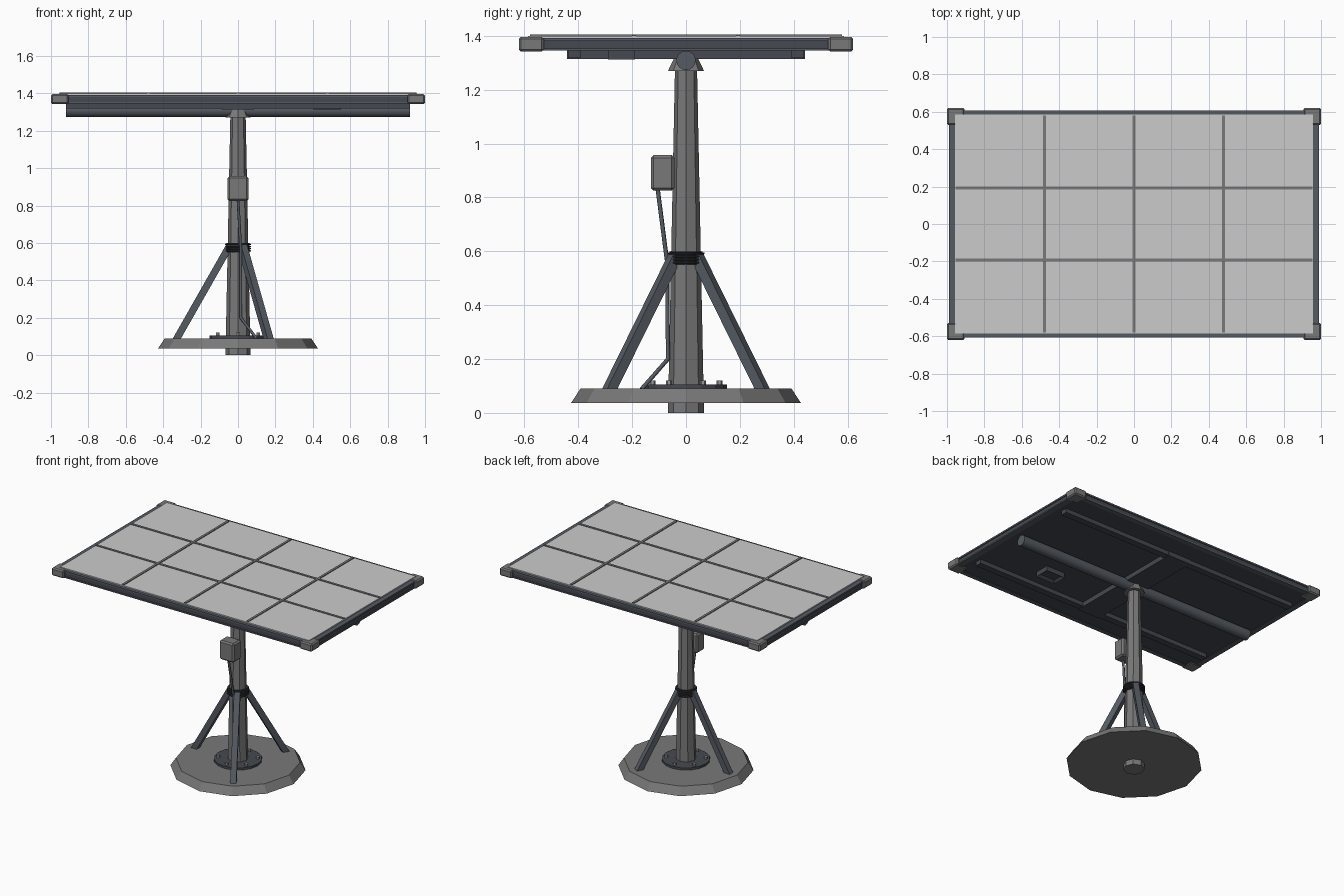
import bpy, bmesh, math
from mathutils import Vector

cube = bpy.data.objects.get("Cube")
if cube:
    bpy.data.objects.remove(cube, do_unlink=True)


def material(name, rgb):
    m = bpy.data.materials.new(name)
    m.use_nodes = True
    col = (*rgb, 1)
    m.diffuse_color = col
    m.node_tree.nodes["Principled BSDF"].inputs["Base Color"].default_value = col
    return m


GLASS = material("pale_glass", (0.6, 0.6, 0.6))
STEEL = material("grey_steel", (0.19, 0.19, 0.19))
FRAME = material("dark_slate", (0.06, 0.066, 0.08))
SLATE = material("slate", (0.09, 0.105, 0.125))
BLACK = material("black_rubber", (0.03, 0.032, 0.037))
BOLT = material("bright_bolt", (0.32, 0.32, 0.32))


def finish(name, bm, mat, bevel=0):
    me = bpy.data.meshes.new(name)
    bmesh.ops.recalc_face_normals(bm, faces=bm.faces)
    bm.to_mesh(me)
    bm.free()
    me.materials.append(mat)
    ob = bpy.data.objects.new(name, me)
    bpy.context.collection.objects.link(ob)
    if bevel:
        mod = ob.modifiers.new("Bevel", "BEVEL")
        mod.width = bevel
        mod.segments = 1
    return ob


def box(name, x, y, z, mat, bevel=0):
    """Box from (low, high) pairs on each axis."""
    bm = bmesh.new()
    bmesh.ops.create_cube(bm, size=1)
    for v in bm.verts:
        v.co = [(lo + hi) / 2 + c * (hi - lo) for c, (lo, hi) in zip(v.co, (x, y, z))]
    return finish(name, bm, mat, bevel)


def frustum(name, r1, r2, z1, z2, sides, mat, at=(0, 0), bevel=0):
    bm = bmesh.new()
    bmesh.ops.create_cone(bm, cap_ends=True, segments=sides,
                          radius1=r1, radius2=r2, depth=z2 - z1)
    ob = finish(name, bm, mat, bevel)
    ob.location = (*at, (z1 + z2) / 2)
    return ob


def beam(name, a, b, radius, sides, mat, twist=0):
    """Prism running from a to b."""
    a, b = Vector(a), Vector(b)
    ob = frustum(name, radius, radius, 0, (b - a).length, sides, mat)
    for v in ob.data.vertices:
        c, s = math.cos(twist), math.sin(twist)
        v.co = (v.co.x * c - v.co.y * s, v.co.x * s + v.co.y * c, v.co.z)
    ob.rotation_mode = "QUATERNION"
    ob.rotation_quaternion = (b - a).to_track_quat("Z", "Y")
    ob.location = (a + b) / 2
    return ob


# Base, bolted flange and tapered pole
frustum("base_disc", 0.427, 0.392, 0.037, 0.09, 12, STEEL)
frustum("pole", 0.067, 0.041, 0, 1.28, 8, STEEL)
frustum("base_flange", 0.152, 0.152, 0.088, 0.105, 16, FRAME)
for i in range(6):
    a = math.pi / 2 + i * math.pi / 3
    frustum(f"flange_bolt_{i}", 0.011, 0.011, 0.1, 0.121, 6, BOLT,
            at=(0.125 * math.cos(a), 0.125 * math.sin(a)))

# Three struts leaning on the pole, held by a ribbed clamp
for i in range(3):
    a = math.pi + i * math.tau / 3
    c, s = math.cos(a), math.sin(a)
    beam(f"strut_{i}", (0.335 * c, 0.335 * s, 0.075), (0.045 * c, 0.045 * s, 0.585),
         0.027, 4, SLATE, math.pi / 4)
frustum("clamp_core", 0.061, 0.061, 0.55, 0.6, 12, BLACK)
for i in range(4):
    z = 0.558 + i * 0.0115
    frustum(f"clamp_ring_{i}", 0.069, 0.069, z - 0.004, z + 0.004, 16, BLACK, bevel=0.002)

# Control box and its conduit
box("control_box", (-0.056, 0.056), (-0.13, -0.043), (0.825, 0.957), STEEL, 0.01)
curve = bpy.data.curves.new("conduit", "CURVE")
curve.dimensions = "3D"
curve.bevel_depth = 0.008
curve.bevel_resolution = 1
curve.use_fill_caps = True
path = [(0, -0.105, 0.83), (0.015, -0.07, 0.56), (0.015, -0.067, 0.2), (0.1, -0.165, 0.088)]
spline = curve.splines.new("POLY")
spline.points.add(len(path) - 1)
for p, co in zip(spline.points, path):
    p.co = (*co, 1)
curve.materials.append(SLATE)
bpy.context.collection.objects.link(bpy.data.objects.new("conduit", curve))

# Pivot saddle and cross tube
frustum("pivot_saddle", 0.067, 0.032, 1.27, 1.343, 8, STEEL)
tube = beam("cross_tube", (-0.92, 0, 1.309), (0.92, 0, 1.309), 0.036, 16, SLATE)
bpy.ops.object.select_all(action="DESELECT")
tube.select_set(True)
bpy.context.view_layer.objects.active = tube
bpy.ops.object.shade_smooth_by_angle()

# Underside: mounting plate, long rails and junction box
box("mounting_plate", (-0.085, 0.085), (-0.442, 0.442), (1.315, 1.35), FRAME)
for side, y in (("front", -0.415), ("back", 0.415)):
    box(f"{side}_under_rail", (-0.92, 0.92), (y - 0.023, y + 0.023), (1.318, 1.35), FRAME)
junction = box("junction_box", (0.405, 0.55), (-0.29, -0.19), (1.313, 1.35), FRAME)
bm = bmesh.new()
bm.from_mesh(junction.data)
under = [f for f in bm.faces if f.normal.z < -0.9]
bmesh.ops.inset_region(bm, faces=under, thickness=0.025)
bmesh.ops.translate(bm, verts=under[0].verts, vec=(0, 0, 0.015))
bm.to_mesh(junction.data)
bm.free()

# Panel: backing, glass and raised dividers
box("panel_back", (-0.97, 0.97), (-0.59, 0.59), (1.347, 1.385), FRAME)
box("glass_sheet", (-0.956, 0.956), (-0.586, 0.586), (1.38, 1.4), GLASS)
for i, x in enumerate((-0.478, 0, 0.478)):
    box(f"long_divider_{i}", (x - 0.008, x + 0.008), (-0.58, 0.58), (1.39, 1.405), STEEL)
for i, y in enumerate((-0.193, 0.193)):
    box(f"cross_divider_{i}", (-0.955, 0.955), (y - 0.008, y + 0.008), (1.39, 1.404), STEEL)

# Edge rails with a slim lip above and below, and corner caps
for name, s in (("right", -1), ("left", 1)):
    for part, out, z, mat in (("rail", 0.982, (1.347, 1.39), FRAME),
                              ("upper_lip", 0.988, (1.381, 1.392), SLATE),
                              ("lower_lip", 0.988, (1.345, 1.354), SLATE)):
        box(f"{name}_{part}", sorted((s * 0.95, s * out)), (-0.56, 0.56), z, mat)
for name, s in (("front", -1), ("back", 1)):
    for part, out, z, mat in (("rail", 0.602, (1.347, 1.39), FRAME),
                              ("upper_lip", 0.608, (1.381, 1.392), SLATE),
                              ("lower_lip", 0.608, (1.345, 1.354), SLATE)):
        box(f"{name}_{part}", (-0.94, 0.94), sorted((s * 0.575, s * out)), z, mat)
    for side, t in (("right", -1), ("left", 1)):
        box(f"{name}_{side}_corner", sorted((t * 0.907, t * 1.0)),
            sorted((s * 0.528, s * 0.621)), (1.342, 1.396), STEEL, 0.008)
